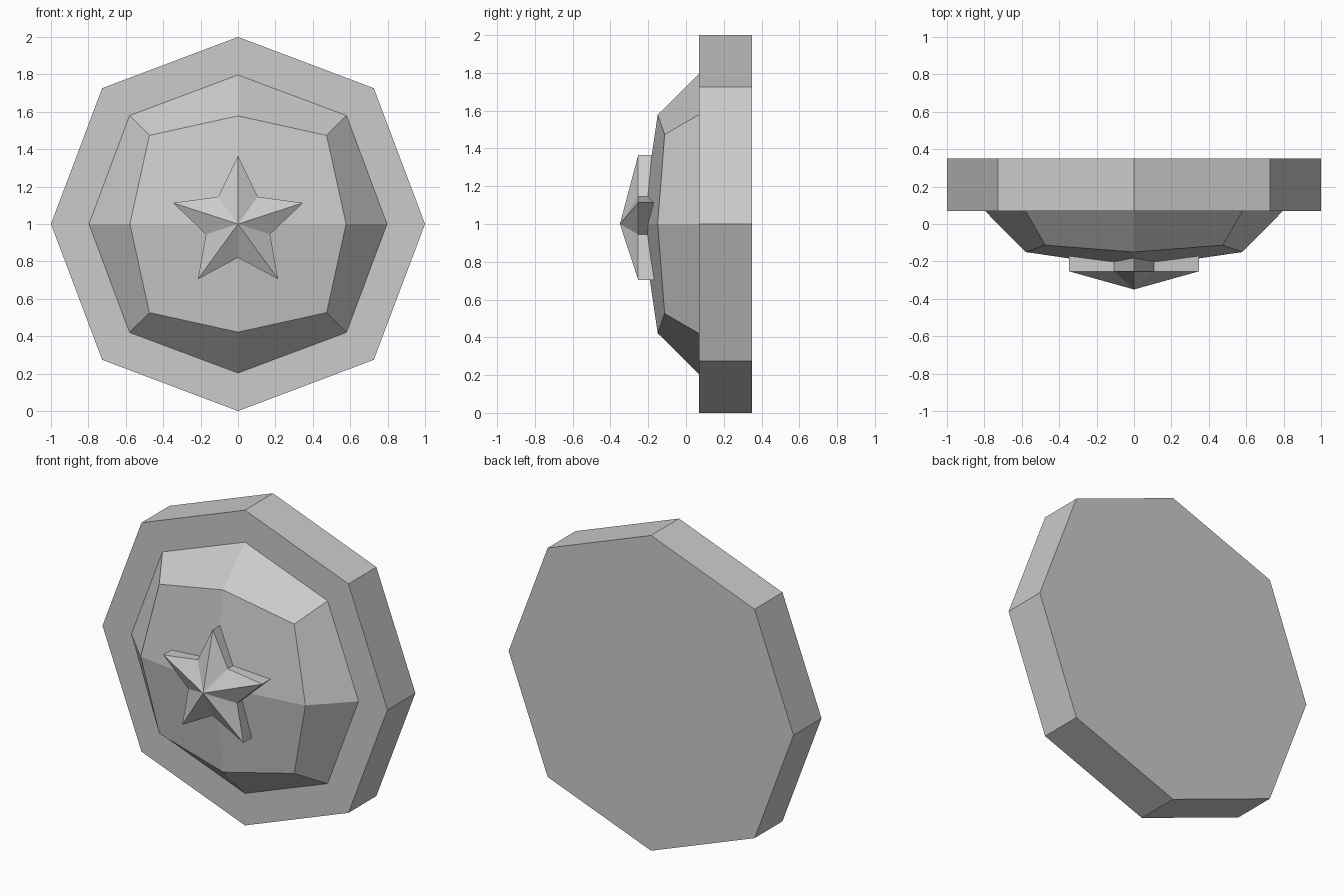
import bpy, bmesh
from math import sin, cos, pi

if "Cube" in bpy.data.objects:
    bpy.data.objects.remove(bpy.data.objects["Cube"])


def make_object(name, build):
    bm = bmesh.new()
    build(bm)
    bmesh.ops.recalc_face_normals(bm, faces=bm.faces[:])
    mesh = bpy.data.meshes.new(name)
    bm.to_mesh(mesh)
    bm.free()
    obj = bpy.data.objects.new(name, mesh)
    bpy.context.collection.objects.link(obj)
    return obj


def ring(bm, radii, ys, count, start=pi / 2):
    """Ring facing the front, alternating between two radii and two depths."""
    return [bm.verts.new((radii[i % 2] * cos(start + 2 * pi * i / count),
                          ys[i % 2],
                          1 + radii[i % 2] * sin(start + 2 * pi * i / count)))
            for i in range(count)]


def bridge(bm, a, b):
    n = len(a)
    for i in range(n):
        j = (i + 1) % n
        bm.faces.new((a[i], a[j], b[j], b[i]))


# Thick octagonal backing plate with an open hole behind the dome
def backing_plate(bm):
    inner = ring(bm, (0.797, 0.82), (0.07, 0.07), 8)
    front = ring(bm, (1.0, 1.027), (0.07, 0.07), 8)
    back = ring(bm, (1.0, 1.027), (0.35, 0.35), 8)
    bridge(bm, inner, front)
    bridge(bm, front, back)
    bm.faces.new(back)


# Bevelled dome capped by four shallow quads
def dome(bm):
    outer = ring(bm, (0.797, 0.82), (0.07, 0.07), 8)
    inner = ring(bm, (0.578, 0.67), (-0.15, -0.113), 8)
    bridge(bm, outer, inner)
    centre = bm.verts.new((0, -0.235, 1))
    for i in range(0, 8, 2):
        bm.faces.new((centre, inner[i], inner[i + 1], inner[(i + 2) % 8]))


# Five-pointed star with a raised centre, sunk into the dome
def star(bm):
    back = ring(bm, (0.365, 0.18), (-0.15, -0.15), 10)
    rim = ring(bm, (0.365, 0.18), (-0.253, -0.253), 10)
    bridge(bm, back, rim)
    peak = bm.verts.new((0, -0.35, 1))
    for i in range(10):
        bm.faces.new((rim[i], rim[(i + 1) % 10], peak))
    bm.faces.new(back)


make_object("backing_plate", backing_plate)
make_object("dome", dome)
make_object("star", star)
